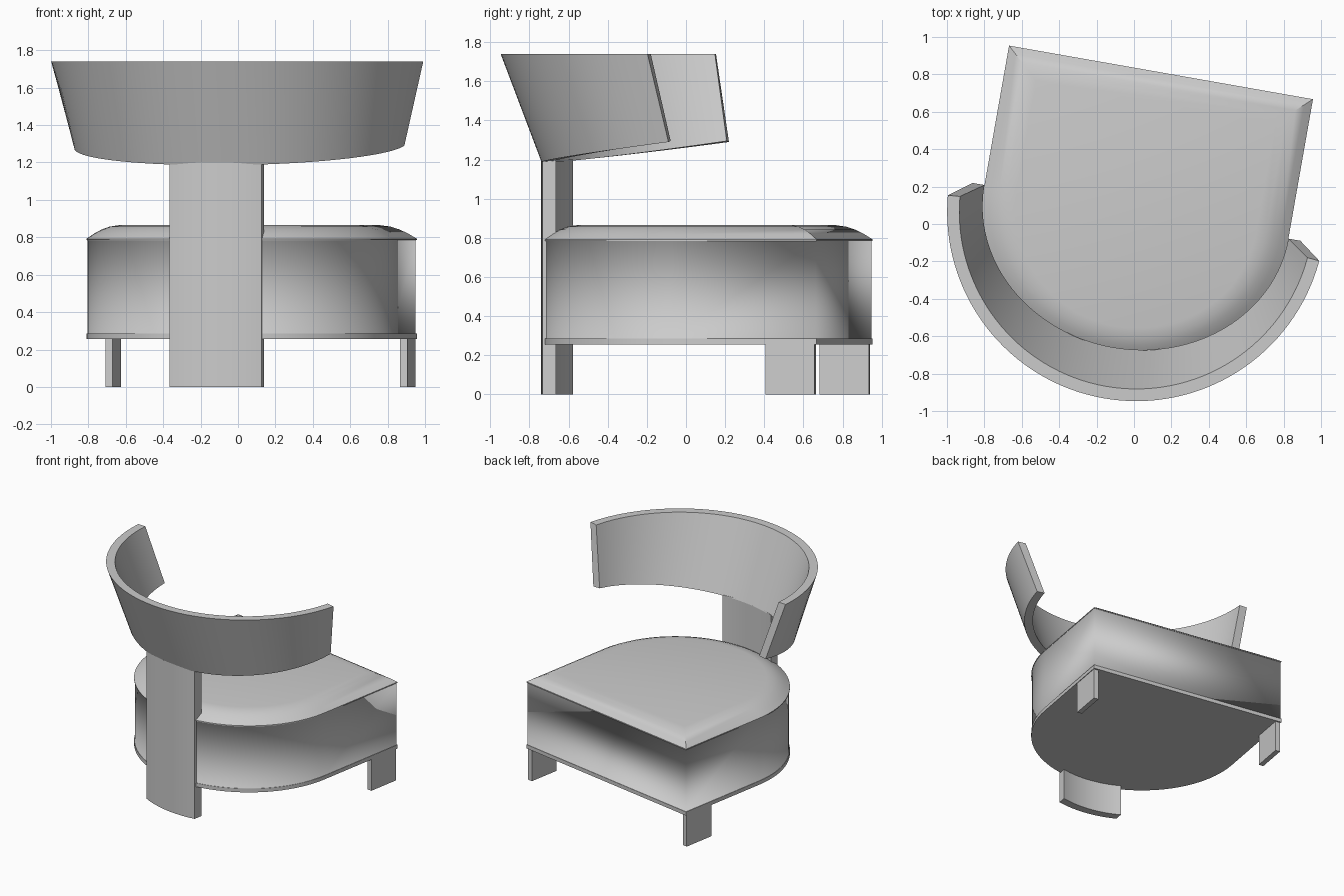
import bpy, bmesh
from math import sin, cos, pi, radians
from mathutils import Matrix

cube = bpy.data.objects.get("Cube")
if cube:
    bpy.data.objects.remove(cube, do_unlink=True)

# One grey for the whole chair
grey = bpy.data.materials.new("soft_grey")
grey.use_nodes = True
COLOUR = (0.6, 0.6, 0.6, 1)
grey.diffuse_color = COLOUR
grey.node_tree.nodes["Principled BSDF"].inputs["Base Color"].default_value = COLOUR

# The chair is turned slightly about its own centre
PLACE = Matrix.Translation((0.013, 0.065, 0)) @ Matrix.Rotation(radians(-10), 4, 'Z')
HALF_W, DEPTH, REAR = 0.825, 0.79, 0.757


def loft(name, rings, closed=False, angle=30):
    """Skin equal-length rings; cap both ends, or join last ring to first."""
    bm = bmesh.new()
    rows = [[bm.verts.new(p) for p in ring] for ring in rings]
    n = len(rows[0])
    pairs = list(zip(rows, rows[1:]))
    if closed:
        pairs.append((rows[-1], rows[0]))
    for a, b in pairs:
        for i in range(n):
            j = (i + 1) % n
            bm.faces.new((a[i], a[j], b[j], b[i]))
    if not closed:
        bm.faces.new(rows[0])
        bm.faces.new(rows[-1])
    bmesh.ops.recalc_face_normals(bm, faces=bm.faces)
    mesh = bpy.data.meshes.new(name)
    bm.to_mesh(mesh)
    bm.free()
    mesh.materials.append(grey)
    obj = bpy.data.objects.new(name, mesh)
    obj.matrix_world = PLACE
    bpy.context.collection.objects.link(obj)
    bpy.ops.object.select_all(action='DESELECT')
    obj.select_set(True)
    bpy.context.view_layer.objects.active = obj
    if angle is None:
        bpy.ops.object.shade_smooth()
    else:
        bpy.ops.object.shade_smooth_by_angle(angle=radians(angle))
    return obj


def seat_ring(z, inset=0.0, steps=48):
    """D-shaped outline: round at the front, square at the rear."""
    k = 1 - inset / 0.8
    pts = [(HALF_W * cos(pi + pi * i / steps), DEPTH * sin(pi + pi * i / steps))
           for i in range(steps + 1)]
    pts += [(HALF_W, REAR), (-HALF_W, REAR)]
    return [(x * k, y * k, z) for x, y in pts]


# Seat: base board, upholstered wall between two small lips, domed cushion
loft("seat_base", [seat_ring(0.255), seat_ring(0.285)])
loft("seat_body", [seat_ring(z, d) for z, d in
                   ((0.283, 0), (0.287, 0.006), (0.783, 0.006), (0.787, 0))], angle=None)
loft("seat_cushion", [seat_ring(z, d) for z, d in
                      ((0.785, 0), (0.792, 0), (0.82, 0.04), (0.842, 0.08),
                       (0.857, 0.12), (0.865, 0.17))])


# Backrest: flared band, its lower edge rising toward the tips
def back_section(s):
    low = pi + pi * s
    top = pi + radians(5) + radians(170) * s
    z_low = 1.29 + 0.105 * sin(low)

    def at(t, rx, ry, z):
        return (rx * cos(t), ry * sin(t), z)
    thick = 0.065
    return [at(low, 0.89, 0.80, z_low), at(top, 1.012, 1.012, 1.74),
            at(top, 1.012 - thick, 1.012 - thick, 1.74),
            at(low, 0.89 - thick, 0.80 - thick, z_low + 0.005)]


loft("backrest", [back_section(i / 64) for i in range(65)])


# Front post: curved slab with parallel sides, carrying the backrest
def post_ring(z, half=0.25, steps=16):
    xs = [-half + 2 * half * i / steps for i in range(steps + 1)]

    def curve(x, r):
        return (x, -(r * r - x * x) ** 0.5, z)
    return [curve(x, 0.806) for x in xs] + [curve(x, 0.741) for x in reversed(xs)]


loft("post", [post_ring(0), post_ring(1.2)])

# Rear legs: thin plates under the side edges
for side, label in ((1, "left"), (-1, "right")):
    xs = (0.78 * side, 0.82 * side)
    rings = [[(xs[0], 0.49, z), (xs[1], 0.49, z), (xs[1], 0.745, z), (xs[0], 0.745, z)]
             for z in (0, 0.256)]
    loft("rear_leg_" + label, rings)
